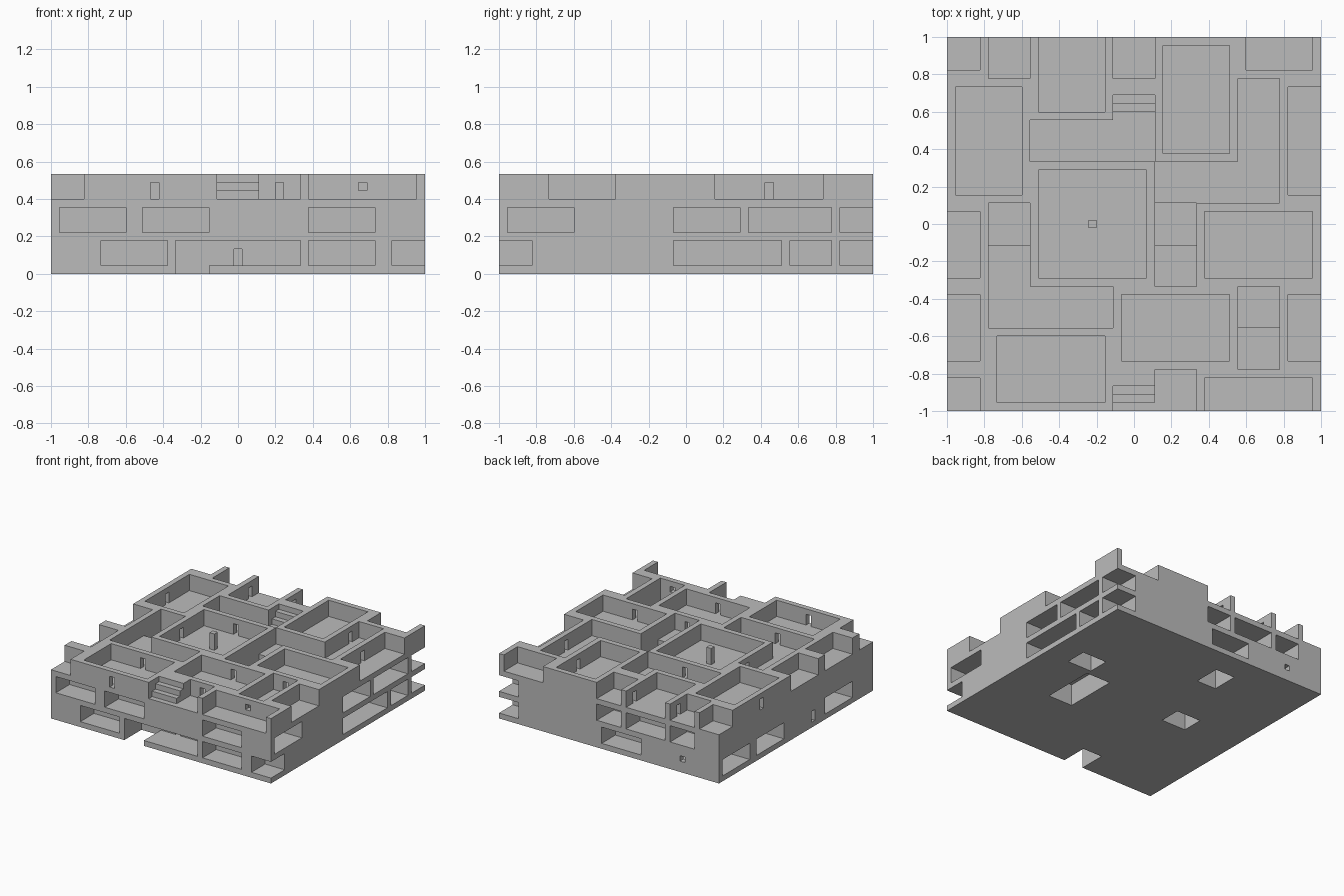
import bpy, bmesh
from mathutils import Vector

cube = bpy.data.objects.get("Cube")
if cube:
    bpy.data.objects.remove(cube)

# The block is laid out on a lattice: 45 x 45 x 12 units, three storeys of 4 units
N, H = 45, 12
U = 2 / N

stone = bpy.data.materials.new("grey_stone")
stone.use_nodes = True
stone.diffuse_color = (0.5, 0.5, 0.5, 1)
stone.node_tree.nodes["Principled BSDF"].inputs["Base Color"].default_value = (0.5, 0.5, 0.5, 1)

empty = set()


def carve(x0, x1, y0, y1, z0, z1):
    """Hollow out a box given in lattice units."""
    empty.update((x, y, z) for x in range(x0, x1)
                 for y in range(y0, y1) for z in range(z0, z1))


def stairs_up(x0, x1, y, z):
    """Entry landing followed by rising treads, cut out of the wall."""
    for i in range(3):
        carve(x0, x1, y + i, y + i + 1, z + i, H)


# Top storey: open rooms (x0, x1, y0, y1)
top_rooms = [
    (0, 4, 41, 45), (11, 19, 36, 45), (26, 34, 31, 44), (36, 44, 41, 45),
    (1, 9, 26, 39), (11, 24, 16, 29), (0, 4, 16, 24), (0, 4, 6, 14),
    (0, 4, 0, 4), (41, 45, 26, 39), (41, 45, 6, 14), (31, 44, 16, 24),
    (31, 44, 0, 4), (6, 19, 1, 9), (21, 34, 6, 14),
]
# Top storey: corridors
top_corridors = [
    (5, 10, 40, 45), (20, 25, 40, 45), (10, 25, 30, 35), (35, 40, 25, 40),
    (25, 40, 25, 30), (25, 30, 15, 25), (5, 10, 10, 25), (10, 20, 10, 15),
    (35, 40, 5, 15), (25, 30, 0, 5),
]
for room in top_rooms + top_corridors:
    carve(*room, 9, H)
stairs_up(20, 25, 0, 9)
stairs_up(20, 25, 35, 9)

# Shafts dropping from the top corridors to the middle storey
for x, y in ((5, 20), (25, 20), (35, 5)):
    carve(x, x + 5, y, y + 5, 5, 9)

# Doorways in top storey walls (x, y of the one-unit passage)
for x, y in ((12, 0), (27, 5), (10, 22), (17, 29), (10, 42), (12, 9),
             (37, 15), (34, 37), (0, 32), (40, 32), (27, 14), (19, 42)):
    carve(x, x + 1, y, y + 1, 9, 11)
carve(37, 38, 4, 5, 10, 11)

# Middle and lower storeys: rooms opening through each side (start, end, depth)
sides = {
    "front": {5: [(1, 9, 4), (11, 19, 4), (31, 39, 4)],
              1: [(6, 14, 4), (15, 30, 5), (31, 39, 4), (41, 45, 4)]},
    "back": {5: [(20, 25, 5), (11, 19, 4), (5, 10, 5), (41, 45, 4)],
             1: [(16, 24, 4), (41, 45, 4)]},
    "plus_x": {5: [(1, 9, 4), (21, 29, 4), (30, 40, 5)],
               1: [(21, 34, 4), (35, 40, 5)]},
    "minus_x": {1: [(6, 14, 4), (26, 34, 4), (36, 44, 4)]},
}
for side, storeys in sides.items():
    for z, openings in storeys.items():
        for a, b, d in openings:
            box = {"front": (a, b, 0, d), "back": (a, b, N - d, N),
                   "plus_x": (N - d, N, a, b), "minus_x": (0, d, a, b)}[side]
            carve(*box, z, z + 3)

# Inner cells behind lower doorways and windows
carve(20, 25, 6, 12, 1, 4)
carve(22, 23, 5, 6, 1, 3)
carve(1, 5, 15, 20, 1, 4)
carve(0, 1, 17, 18, 1, 3)
carve(5, 10, 40, 44, 1, 4)
carve(7, 8, 44, 45, 2, 3)

# Stair wells through the bottom slab, with the lower corridors above them
for x0, x1, y0, y1 in ((35, 40, 26, 30), (30, 35, 15, 25),
                       (15, 19, 35, 40), (10, 15, 21, 25)):
    carve(x0, x1, y0, y1, 0, 4)
carve(15, 19, 0, 5, 0, 1)

# Skin every boundary between solid and empty lattice cells
FACES = {
    (1, 0, 0): ((1, 0, 0), (1, 1, 0), (1, 1, 1), (1, 0, 1)),
    (-1, 0, 0): ((0, 0, 0), (0, 0, 1), (0, 1, 1), (0, 1, 0)),
    (0, 1, 0): ((0, 1, 0), (0, 1, 1), (1, 1, 1), (1, 1, 0)),
    (0, -1, 0): ((0, 0, 0), (1, 0, 0), (1, 0, 1), (0, 0, 1)),
    (0, 0, 1): ((0, 0, 1), (1, 0, 1), (1, 1, 1), (0, 1, 1)),
    (0, 0, -1): ((0, 0, 0), (0, 1, 0), (1, 1, 0), (1, 0, 0)),
}


def is_solid(x, y, z):
    return (0 <= x < N and 0 <= y < N and 0 <= z < H) and (x, y, z) not in empty


def add_object(name, bm):
    mesh = bpy.data.meshes.new(name)
    bm.to_mesh(mesh)
    bm.free()
    mesh.materials.append(stone)
    obj = bpy.data.objects.new(name, mesh)
    bpy.context.collection.objects.link(obj)
    return obj


bm = bmesh.new()
verts = {}


def corner(p):
    if p not in verts:
        verts[p] = bm.verts.new((p[0] * U - 1, p[1] * U - 1, p[2] * U))
    return verts[p]


for x in range(N):
    for y in range(N):
        for z in range(H):
            if not is_solid(x, y, z):
                continue
            for (dx, dy, dz), quad in FACES.items():
                if not is_solid(x + dx, y + dy, z + dz):
                    bm.faces.new([corner((x + i, y + j, z + k)) for i, j, k in quad])

# Merge coplanar faces into clean flat panels
bmesh.ops.dissolve_limit(bm, angle_limit=0.01, verts=bm.verts[:], edges=bm.edges[:])
add_object("carved_block", bm)

# Free-standing pillar in the central room
bm = bmesh.new()
bmesh.ops.create_cube(bm, size=1)
bmesh.ops.scale(bm, vec=Vector((U, U, 3 * U)), verts=bm.verts)
bmesh.ops.translate(bm, vec=Vector((17.5 * U - 1, 22.5 * U - 1, 10.5 * U)), verts=bm.verts)
add_object("room_pillar", bm)
